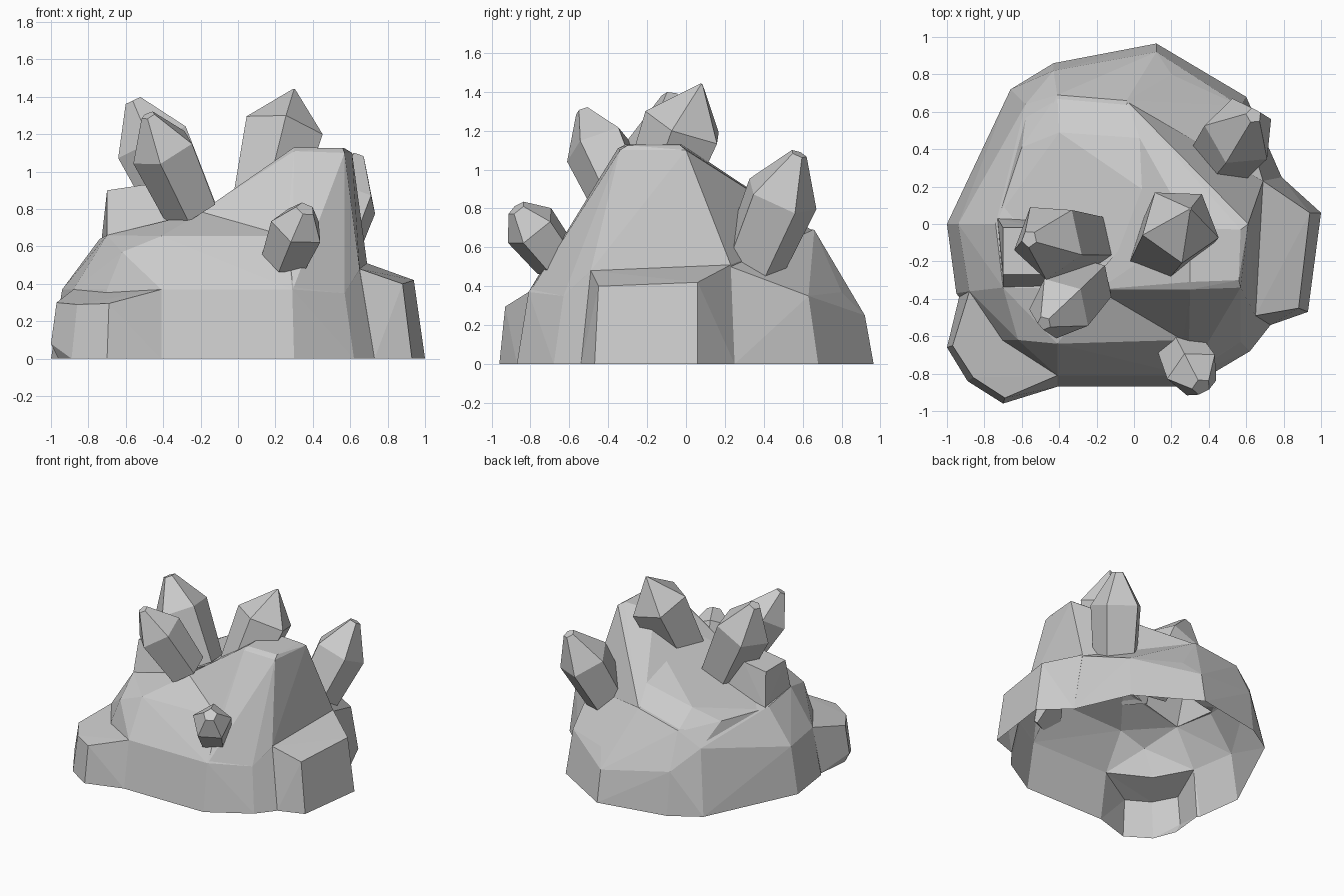
import bpy, bmesh, math
from mathutils import Vector

if "Cube" in bpy.data.objects:
    bpy.data.objects.remove(bpy.data.objects["Cube"])


def hull(name, base, upper):
    """Faceted rock block: outline on the ground plus upper corner points."""
    bm = bmesh.new()
    for p in [(x, y, 0) for x, y in base] + upper:
        bm.verts.new(p)
    bmesh.ops.convex_hull(bm, input=bm.verts[:])
    loose = [v for v in bm.verts if not v.link_faces]
    bmesh.ops.delete(bm, geom=loose, context='VERTS')
    bmesh.ops.recalc_face_normals(bm, faces=bm.faces[:])
    me = bpy.data.meshes.new(name)
    bm.to_mesh(me)
    bm.free()
    ob = bpy.data.objects.new(name, me)
    bpy.context.collection.objects.link(ob)
    return ob


def crystal(name, foot, tip, radius, turn, sharp=0.22, sides=5):
    """Leaning prism that widens upward and closes in a small chisel tip."""
    foot, tip = Vector(foot), Vector(tip)
    axis = tip - foot
    q = axis.to_track_quat('Z', 'Y')
    bm = bmesh.new()
    rings = []
    for t, s in ((0, .85), (.64, 1), (1, sharp)):
        ring = []
        for i in range(sides):
            a = turn + math.tau * i / sides
            off = Vector((math.cos(a), math.sin(a), 0)) * radius * s
            ring.append(bm.verts.new(foot + axis * t + q @ off))
        rings.append(ring)
    for lo, hi in zip(rings, rings[1:]):
        for i in range(sides):
            j = (i + 1) % sides
            bm.faces.new((lo[i], lo[j], hi[j], hi[i]))
    bm.faces.new(rings[0][::-1])
    bm.faces.new(rings[-1])
    me = bpy.data.meshes.new(name)
    bm.to_mesh(me)
    bm.free()
    bpy.context.collection.objects.link(bpy.data.objects.new(name, me))


# Main rock mound
rock = hull("rock",
    [(-1, 0), (-.66, .72), (-.43, .86), (.12, .965), (.22, .87), (.6, .68), (.79, .25),
     (.73, -.54), (.62, -.68), (.3, -.87), (-.41, -.87), (-.75, -.66), (-.95, -.37)],
    [(-.94, 0, .37), (-.43, .82, .34), (.12, .92, .25), (.2, .8, .37),
     (.57, .63, .35), (.69, .23, .5), (.65, -.49, .475), (.57, -.63, .35), (.29, -.81, .37),
     (-.41, -.81, .37), (-.88, -.36, .37), (-.7, -.62, .37), (-.62, -.62, .57),
     (-.41, -.64, .655), (.26, -.62, .655), (-.7, -.34, .66), (-.74, 0, .64),
     (-.58, .64, .5), (-.41, .69, .62), (-.04, .66, .69), (-.19, -.35, .785)])

# Sloping top behind the ridge
plateau = hull("plateau", [],
    [(-.72, .05, .63), (-.6, .41, .64), (-.4, .49, .73), (.03, .46, .8), (.14, .12, .9),
     (-.2, -.28, .8), (-.57, .63, .49), (-.41, .69, .61), (-.04, .66, .68), (-.3, 0, .4)])

# Small block on the left edge
block = hull("left_block", [],
    [(-.7, -.27, .9), (-.7, -.02, .9), (-.5, -.27, .93), (-.5, -.02, .93), (-.7, -.34, .65),
     (-.73, .03, .63), (-.2, -.33, .76), (-.2, 0, .78), (-.4, -.1, .4)])

# Tall peak on the right
peak = hull("peak", [(.65, .2), (.66, -.48), (.55, -.6), (.3, -.8), (.1, .3)],
    [(.3, -.31, 1.13), (.56, -.3, 1.125), (.57, -.03, 1.125), (.3, -.02, 1.13),
     (.3, -.35, 1.11), (.57, -.34, 1.1), (.61, 0, 1.1), (.22, .13, .98), (.03, .46, .8),
     (-.04, .66, .68), (.69, .23, .51), (.65, -.49, .48),
     (.57, -.63, .35), (.29, -.81, .36), (.26, -.62, .655), (-.19, -.35, .79)])

# Step on the right and spreading toe at front left
step = hull("right_step", [(1, .06), (.93, -.47), (.73, -.54), (.79, .25), (.3, -.1)],
    [(.69, .23, .51), (.65, -.49, .48), (.94, .06, .42), (.88, -.45, .4), (.3, -.1, .5)])
toe = hull("front_toe", [(-.7, -.96), (-.89, -.84), (-.96, -.66), (-.93, -.37), (-.41, -.87), (-.4, -.4)],
    [(-1, -.66, .08), (-.97, -.65, .3), (-.86, -.82, .29), (-.69, -.93, .295),
     (-.41, -.81, .37), (-.88, -.36, .37), (-.4, -.4, .37)])

# Fuse the blocks into one hollow rock with an open underside
bpy.context.view_layer.objects.active = rock
for part in (plateau, block, peak, step, toe):
    mod = rock.modifiers.new("join", 'BOOLEAN')
    mod.operation, mod.solver, mod.object = 'UNION', 'EXACT', part
    bpy.ops.object.modifier_apply(modifier=mod.name)
    bpy.data.objects.remove(part)
bm = bmesh.new()
bm.from_mesh(rock.data)
under = [f for f in bm.faces if all(v.co.z < .002 for v in f.verts)]
bmesh.ops.delete(bm, geom=under, context='FACES')
bmesh.ops.dissolve_limit(bm, angle_limit=math.radians(2), verts=bm.verts[:], edges=bm.edges[:])
bm.to_mesh(rock.data)
bm.free()

# Crystals
crystal("crystal_front_left", (-.25, -.31, .8), (-.48, -.53, 1.3), .18, .3)
crystal("crystal_left", (-.27, -.1, .76), (-.56, -.08, 1.38), .21, .0)
crystal("crystal_peak", (.15, -.15, .84), (.3, .08, 1.44), .22, .9, sharp=.03)
crystal("crystal_back_right", (.44, .32, .47), (.64, .58, 1.08), .2, .5)
crystal("crystal_front", (.25, -.66, .53), (.36, -.87, .8), .15, .3, sharp=.35)
